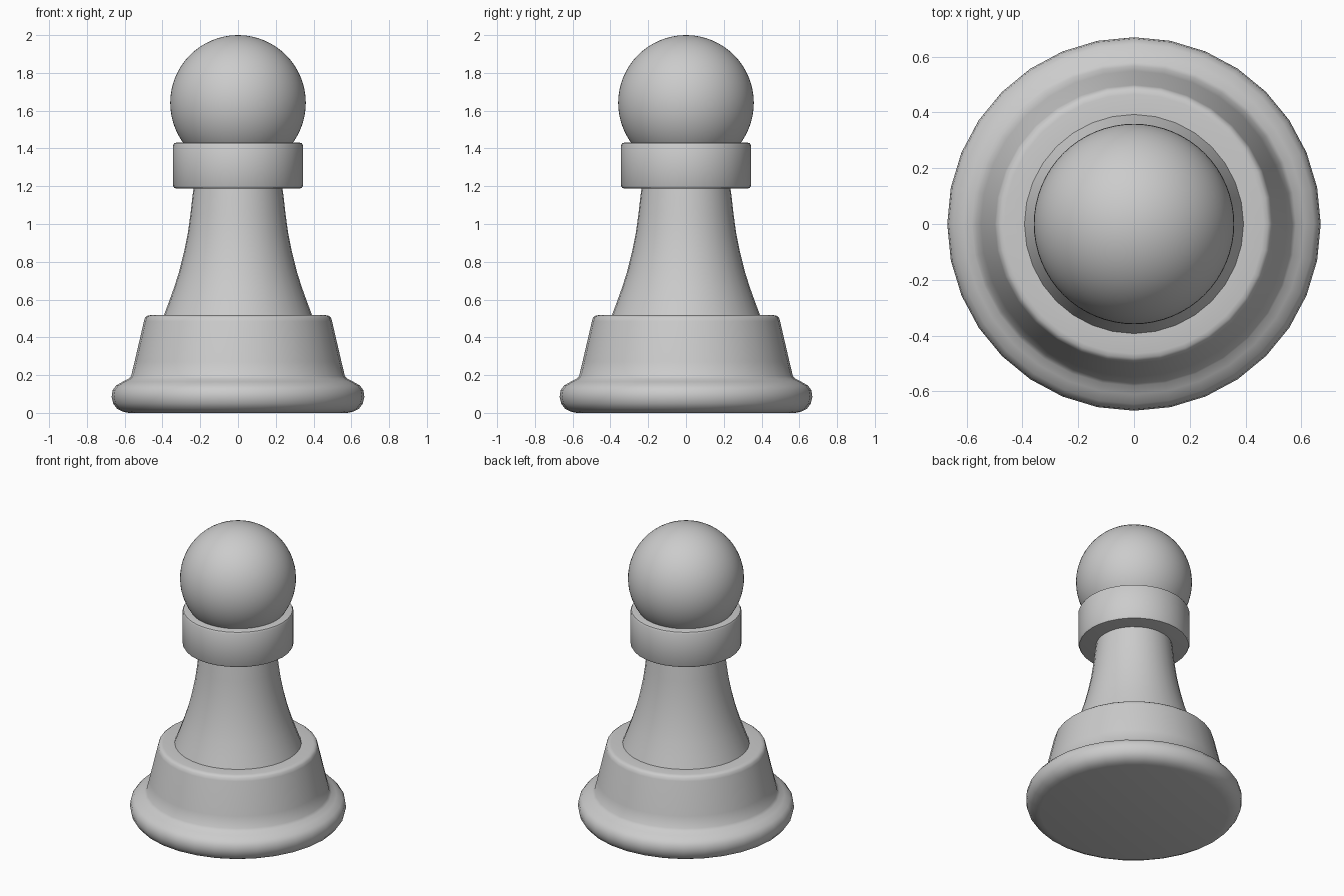
import bpy, bmesh
from math import cos, sin, pi

if "Cube" in bpy.data.objects:
    bpy.data.objects.remove(bpy.data.objects["Cube"])

SIDES = 32


def lathe(name, profile):
    """Spin (radius, z) points around z and cap both ends."""
    bm = bmesh.new()
    rings = [[bm.verts.new((r * cos(2 * pi * i / SIDES), r * sin(2 * pi * i / SIDES), z))
              for i in range(SIDES)] for r, z in profile]
    for a, b in zip(rings, rings[1:]):
        for i in range(SIDES):
            j = (i + 1) % SIDES
            bm.faces.new((a[i], a[j], b[j], b[i]))
    bm.faces.new(rings[0][::-1])
    bm.faces.new(rings[-1])
    mesh = bpy.data.meshes.new(name)
    bm.to_mesh(mesh)
    bm.free()
    obj = bpy.data.objects.new(name, mesh)
    bpy.context.collection.objects.link(obj)
    smooth(obj, 40)
    return obj


def smooth(obj, degrees):
    bpy.ops.object.select_all(action='DESELECT')
    obj.select_set(True)
    bpy.context.view_layer.objects.active = obj
    bpy.ops.object.shade_smooth_by_angle(angle=degrees * pi / 180)


# Rounded foot with tapered plinth
lathe("base", [(0.58, 0.0), (0.61, 0.007), (0.64, 0.022), (0.661, 0.05), (0.669, 0.085),
               (0.664, 0.12), (0.645, 0.145), (0.61, 0.165), (0.58, 0.18), (0.566, 0.195),
               (0.548, 0.27), (0.498, 0.485), (0.492, 0.505), (0.48, 0.514), (0.465, 0.517),
               (0.37, 0.517)])

# Curved stem
lathe("stem", [(0.395, 0.51), (0.366, 0.587), (0.338, 0.665), (0.311, 0.75), (0.286, 0.85),
               (0.266, 0.95), (0.252, 1.05), (0.242, 1.14), (0.234, 1.2)])

# Collar with softened rims
lathe("collar", [(0.325, 1.188), (0.338, 1.191), (0.344, 1.202), (0.344, 1.417),
                 (0.338, 1.428), (0.325, 1.431)])

# Round head
bpy.ops.mesh.primitive_uv_sphere_add(segments=64, ring_count=32, radius=0.359,
                                     location=(0, 0, 1.641))
head = bpy.context.object
head.name = "head"
smooth(head, 60)
